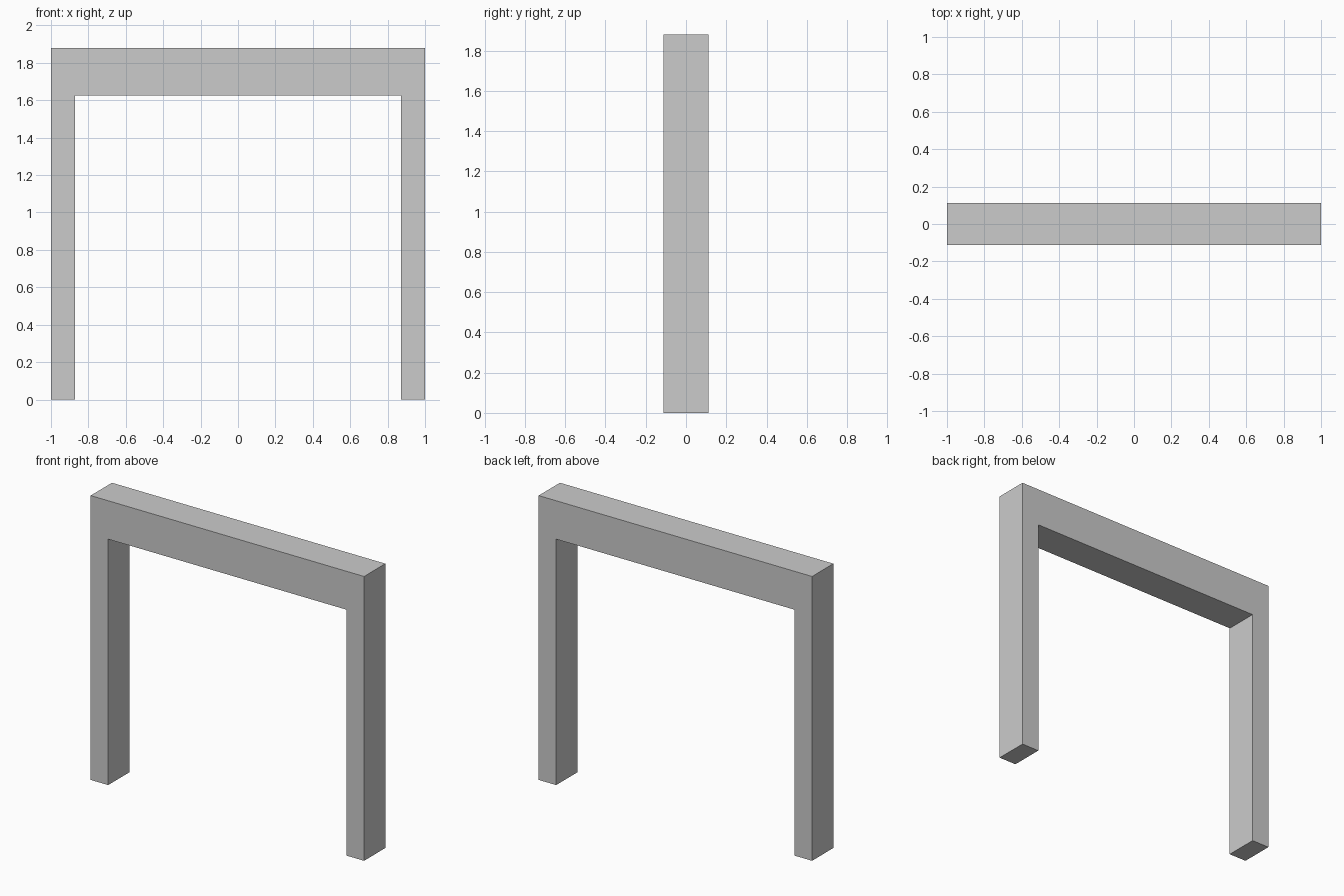
import bpy
import bmesh
from mathutils import Vector

if "Cube" in bpy.data.objects:
    bpy.data.objects.remove(bpy.data.objects["Cube"])

HALF_WIDTH, INNER = 1.0, 0.872
TOP, LINTEL_BOTTOM = 1.88, 1.626
DEPTH = 0.222


def extruded_profile(name, profile, depth):
    """Extrude an (x, z) outline along y, centred on y = 0."""
    bm = bmesh.new()
    face = bm.faces.new([bm.verts.new((x, -depth / 2, z)) for x, z in profile])
    result = bmesh.ops.extrude_face_region(bm, geom=[face], use_keep_orig=True)
    moved = [v for v in result["geom"] if isinstance(v, bmesh.types.BMVert)]
    bmesh.ops.translate(bm, verts=moved, vec=Vector((0, depth, 0)))
    bmesh.ops.recalc_face_normals(bm, faces=bm.faces)
    mesh = bpy.data.meshes.new(name)
    bm.to_mesh(mesh)
    bm.free()
    obj = bpy.data.objects.new(name, mesh)
    bpy.context.collection.objects.link(obj)
    return obj


# Door frame: two posts and a lintel as one seamless outline
right_half = [(INNER, LINTEL_BOTTOM), (INNER, 0), (HALF_WIDTH, 0), (HALF_WIDTH, TOP)]
left_half = [(-x, z) for x, z in reversed(right_half)]
extruded_profile("door_frame", right_half + left_half, DEPTH)
